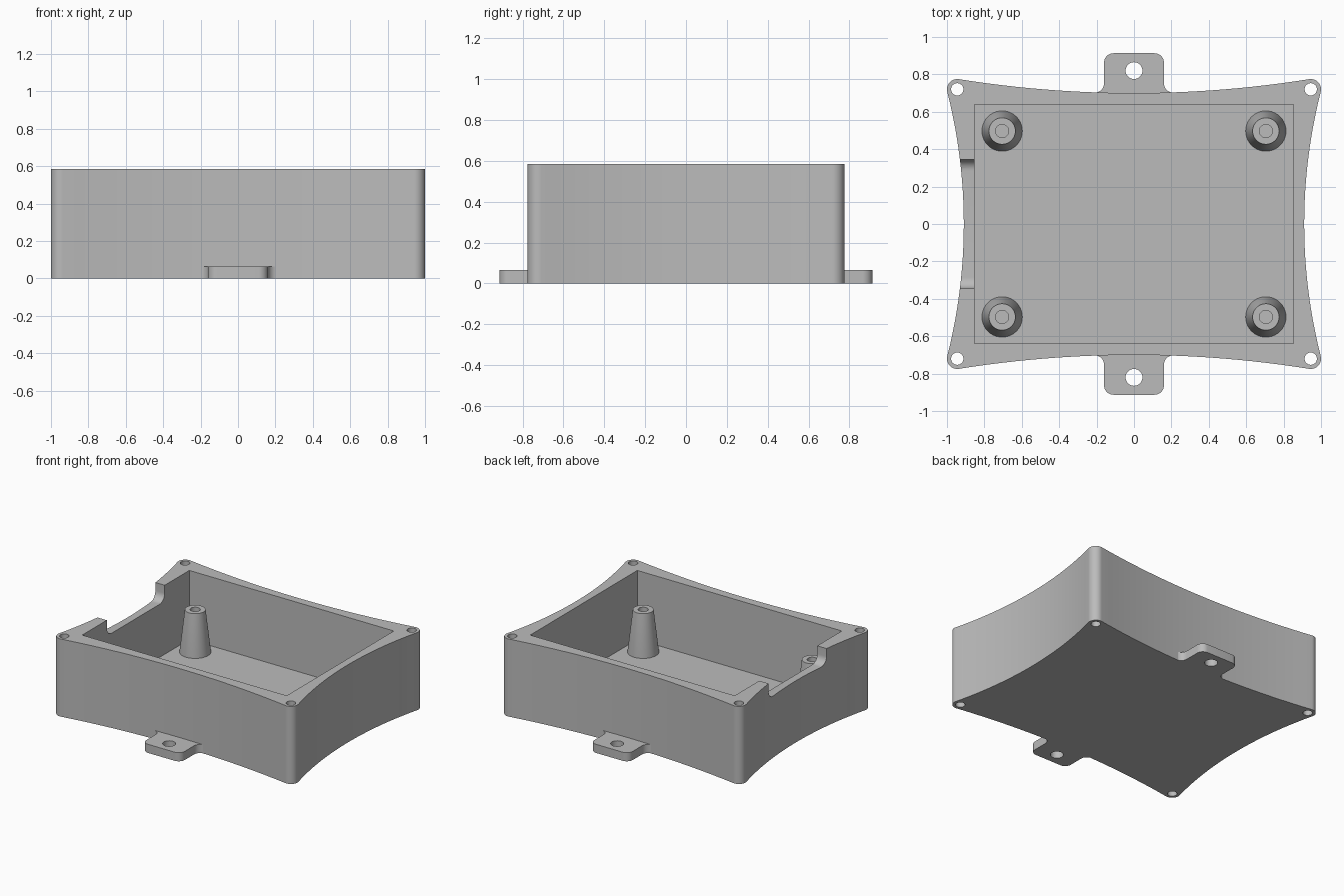
import bpy, bmesh, math
from mathutils import Vector

if "Cube" in bpy.data.objects:
    bpy.data.objects.remove(bpy.data.objects["Cube"])

grey = bpy.data.materials.new("light_grey")
grey.diffuse_color = (0.5, 0.5, 0.5, 1)
grey.use_nodes = True
grey.node_tree.nodes["Principled BSDF"].inputs["Base Color"].default_value = grey.diffuse_color

H, FLOOR = 0.585, 0.065          # case height, floor and tab thickness
CX, CY, CR = 0.945, 0.72, 0.055  # corner post centre and radius
MX, MY = 0.91, 0.70              # half sizes at the waist of each side


def arc(cx, cy, r, a0, a1, n):
    return [(cx + r * math.cos(a0 + (a1 - a0) * i / n),
             cy + r * math.sin(a0 + (a1 - a0) * i / n)) for i in range(n + 1)]


def prism(name, pts, z0, z1):
    bm = bmesh.new()
    f = bm.faces.new([bm.verts.new((x, y, z0)) for x, y in pts])
    top = bmesh.ops.extrude_face_region(bm, geom=[f])["geom"]
    bmesh.ops.translate(bm, vec=(0, 0, z1 - z0),
                        verts=[v for v in top if isinstance(v, bmesh.types.BMVert)])
    return finish(name, bm)


def lathe(name, profile, x, y, n=40):
    bm = bmesh.new()
    rings = []
    for r, z in profile:
        if r == 0:
            rings.append([bm.verts.new((x, y, z))] * n)
        else:
            rings.append([bm.verts.new((x + r * math.cos(2 * math.pi * i / n),
                                        y + r * math.sin(2 * math.pi * i / n), z)) for i in range(n)])
    for a, b in zip(rings, rings[1:]):
        for i in range(n):
            j = (i + 1) % n
            bm.faces.new(list(dict.fromkeys((a[i], a[j], b[j], b[i]))))
    return finish(name, bm)


def finish(name, bm):
    bmesh.ops.recalc_face_normals(bm, faces=bm.faces)
    me = bpy.data.meshes.new(name)
    bm.to_mesh(me)
    bm.free()
    ob = bpy.data.objects.new(name, me)
    bpy.context.collection.objects.link(ob)
    me.materials.append(grey)
    return ob


def cut(ob, cutter):
    m = ob.modifiers.new("cut", "BOOLEAN")
    m.operation, m.object, m.solver = "DIFFERENCE", cutter, "EXACT"
    bpy.context.view_layer.objects.active = ob
    bpy.ops.object.modifier_apply(modifier=m.name)
    bpy.data.objects.remove(cutter)


def drill(ob, x, y, r, z0, z1):
    cut(ob, prism("drill", arc(x, y, r, 0, 2 * math.pi * 31 / 32, 31), z0, z1))


# Case outline: concave sides blending into round corners
def waist_radius(along, across, mid):
    d = mid - across
    return (along ** 2 + d ** 2 - CR ** 2) / (2 * (CR - d))


RY, RX = waist_radius(CX, CY, MY), waist_radius(CY, CX, MX)
ay = math.asin(CX / (RY + CR))
ax = math.asin(CY / (RX + CR))
quarter = []
quarter += arc(MX + RX, 0, RX, math.pi, math.pi - ax, 12)
quarter += arc(CX, CY, CR, -ax, math.pi / 2 + ay, 14)[1:]
quarter += arc(0, MY + RY, RY, -math.pi / 2 + ay, -math.pi / 2, 12)[1:]
half = quarter + [(-x, y) for x, y in quarter[-2::-1]]
outline = half + [(x, -y) for x, y in half[-2:0:-1]]
body = prism("case_body", outline, 0, H)

# Rectangular cavity
cut(body, prism("cavity", [(-0.853, -0.638), (0.853, -0.638), (0.853, 0.638), (-0.853, 0.638)], FLOOR, 1))

# Cable notch in the left wall, with rounded lower corners
NY, NZ, NR = 0.345, 0.465, 0.06
prof = [(NY, 1)] + arc(NY - NR, NZ + NR, NR, 0, -math.pi / 2, 8)
prof += [(-y, z) for y, z in reversed(prof)]
notch = prism("notch", prof, -1.05, -0.80)
for v in notch.data.vertices:
    y, z, x = v.co
    v.co = Vector((x, y, z))
cut(body, notch)

# Screw holes through the corners
for sx in (-1, 1):
    for sy in (-1, 1):
        drill(body, sx * CX, sy * CY, 0.033, -0.1, 1)

# Mounting tabs, front and back
TW, TY, TR, TF = 0.16, 0.913, 0.05, 0.05
side = [(TW + TF, 0.685)] + arc(TW + TF, MY + 0.002 + TF, TF, -math.pi / 2, -math.pi, 8)
side += arc(TW - TR, TY - TR, TR, 0, math.pi / 2, 8)
tab_pts = side + [(-x, y) for x, y in reversed(side)]
tabs = []
for name, s in (("back_tab", 1), ("front_tab", -1)):
    tab = prism(name, [(x, s * y) for x, y in tab_pts], 0, FLOOR)
    drill(tab, 0, s * 0.82, 0.045, -0.1, 0.2)
    tabs.append(tab)

# Tapered standoffs with blind screw holes
posts = [lathe("standoff", [(0.108, FLOOR - 0.01), (0.108, FLOOR), (0.071, 0.385),
                            (0.035, 0.385), (0.035, 0.13), (0, 0.13)],
               sx * 0.705, sy * 0.497) for sx in (-1, 1) for sy in (-1, 1)]

# Smooth curved walls, keep edges crisp
bpy.ops.object.select_all(action="DESELECT")
for ob in [body] + tabs + posts:
    ob.select_set(True)
bpy.context.view_layer.objects.active = body
bpy.ops.object.shade_smooth_by_angle(angle=math.radians(30))
